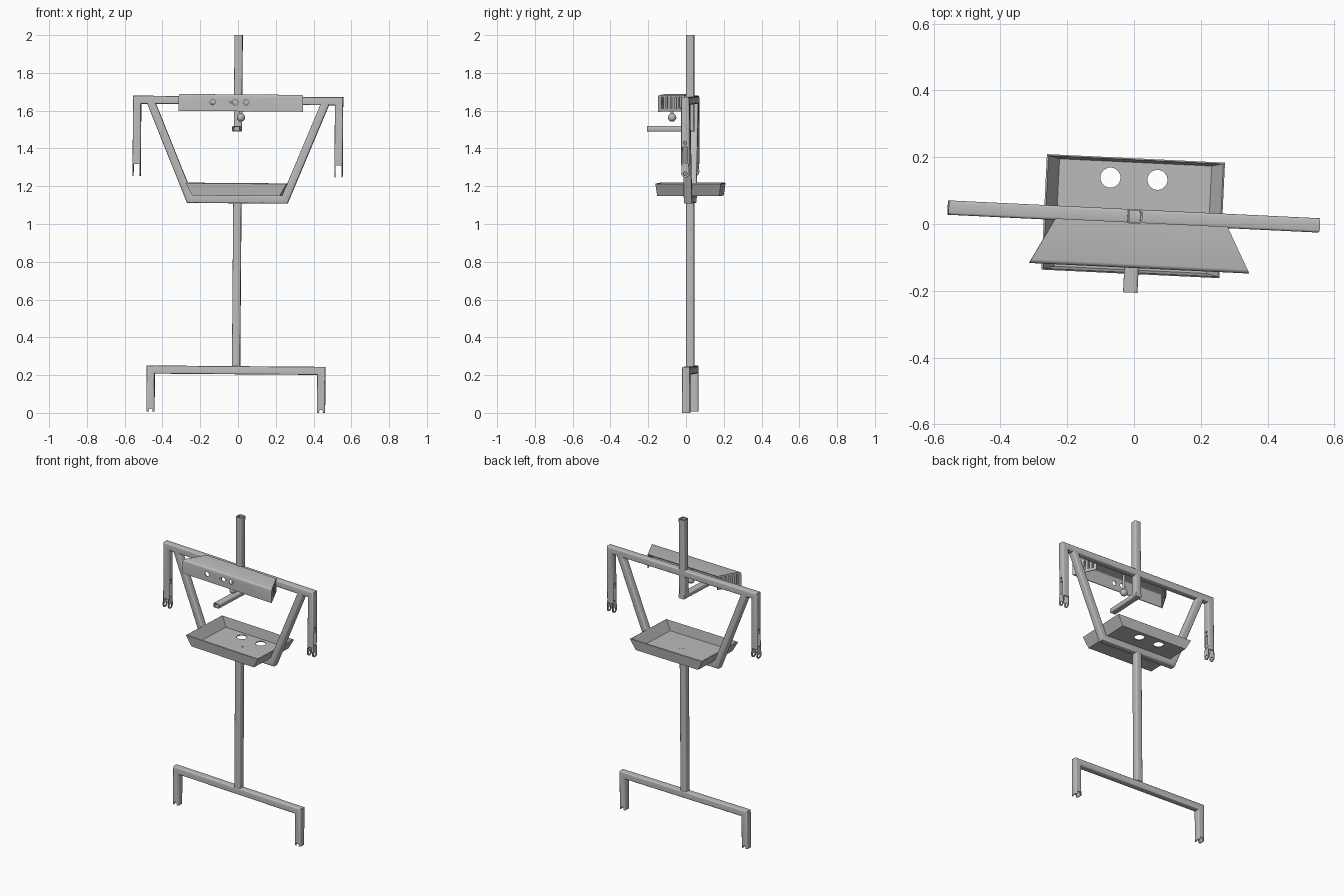
import bpy, bmesh, math
from mathutils import Vector, Matrix

if "Cube" in bpy.data.objects:
    bpy.data.objects.remove(bpy.data.objects["Cube"], do_unlink=True)

steel = bpy.data.materials.new("plain_grey_steel")
steel.use_nodes = True
GREY = (0.5, 0.5, 0.5, 1)
steel.diffuse_color = GREY
steel.node_tree.nodes["Principled BSDF"].inputs["Base Color"].default_value = GREY

T = 0.043       # tube size
WALL = 0.005    # sheet and tube wall
parts = []


def make(name, bm, helper=False):
    bmesh.ops.recalc_face_normals(bm, faces=bm.faces)
    mesh = bpy.data.meshes.new(name)
    bm.to_mesh(mesh)
    bm.free()
    mesh.materials.append(steel)
    ob = bpy.data.objects.new(name, mesh)
    bpy.context.collection.objects.link(ob)
    if helper:
        ob.hide_render = True
    else:
        parts.append(ob)
    return ob


def bake(ob):
    """Turn the object's modifiers into plain geometry."""
    deps = bpy.context.evaluated_depsgraph_get()
    mesh = bpy.data.meshes.new_from_object(ob.evaluated_get(deps))
    ob.modifiers.clear()
    ob.data = mesh


def cut(ob, cutter):
    mod = ob.modifiers.new("cut", "BOOLEAN")
    mod.operation = "DIFFERENCE"
    mod.solver = "EXACT"
    mod.object = cutter
    bake(ob)
    bpy.data.objects.remove(cutter, do_unlink=True)


def box_cutter(centre, size, turn=0):
    bm = bmesh.new()
    m = Matrix.Translation(centre) @ Matrix.Rotation(turn, 4, "Z") @ Matrix.Diagonal((*size, 1))
    bmesh.ops.create_cube(bm, size=1, matrix=m)
    return make("cutter", bm, True)


def round_cutter(centre, radius, axis, length=0.1):
    bm = bmesh.new()
    m = Matrix.Translation(centre) @ Vector(axis).to_track_quat("Z", "Y").to_matrix().to_4x4()
    bmesh.ops.create_cone(bm, cap_ends=True, segments=32, radius1=radius, radius2=radius,
                          depth=length, matrix=m)
    return make("cutter", bm, True)


def section(w, h, r):
    """Rounded rectangle outline."""
    pts = []
    for k, (sx, sy) in enumerate([(1, 1), (-1, 1), (-1, -1), (1, -1)]):
        for i in range(4):
            a = math.pi / 2 * (k + i / 3)
            pts.append((sx * (w / 2 - r) + r * math.cos(a), sy * (h / 2 - r) + r * math.sin(a)))
    return pts


def tube(name, path, across, w=T, h=T):
    """Hollow mitred tube along a flat path; across is the normal of its plane."""
    path = [Vector(p) for p in path]
    u = Vector(across)
    bm = bmesh.new()
    shells = []
    for profile in (section(w, h, 0.008), section(w - 2 * WALL, h - 2 * WALL, 0.004)):
        rings = []
        for i, p in enumerate(path):
            d1 = (p - path[max(i - 1, 0)]).normalized()
            d2 = (path[min(i + 1, len(path) - 1)] - p).normalized()
            mean = (d1 + d2).normalized()
            v = mean.cross(u) / mean.dot(d2 if d2.length else d1)
            rings.append([bm.verts.new(p + u * a + v * b) for a, b in profile])
        shells.append(rings)
    n = len(shells[0][0])
    strips = [pair for rings in shells for pair in zip(rings, rings[1:])]
    strips += [(shells[0][e], shells[1][e]) for e in (0, -1)]
    for a, b in strips:
        for j in range(n):
            k = (j + 1) % n
            bm.faces.new((a[j], a[k], b[k], b[j]))
    return make(name, bm)


def sheet(name, bottom, top, keep, bevel=False):
    """Folded sheet-metal shell between two outlines; keep lists the faces that exist."""
    bm = bmesh.new()
    lo = [bm.verts.new(p) for p in bottom]
    hi = [bm.verts.new(p) for p in top]
    for f in keep:
        if f == "floor":
            bm.faces.new(lo)
        elif f == "lid":
            bm.faces.new(hi)
        else:
            k = (f + 1) % 4
            bm.faces.new((lo[f], lo[k], hi[k], hi[f]))
    if bevel:
        edge = bm.edges.get((hi[0], hi[1]))
        bmesh.ops.bevel(bm, geom=[edge], offset=0.012, segments=4, profile=0.5, affect="EDGES")
    ob = make(name, bm)
    mod = ob.modifiers.new("thickness", "SOLIDIFY")
    mod.thickness = WALL
    mod.offset = -1
    mod.use_even_offset = True
    bake(ob)
    return ob


Y, X, Z = (0, 1, 0), (1, 0, 0), (0, 0, 1)
SIDES = (("right", -1), ("left", 1))

# Base frame with notched feet
LEG = 0.452
base = tube("base_frame", [(-LEG, 0, 0), (-LEG, 0, 0.222), (LEG, 0, 0.222), (LEG, 0, 0)], Y)
for _, s in SIDES:
    cut(base, round_cutter((s * LEG, 0, 0.006), 0.011, Y))

# Main post, lower frame and shoulder frame
tube("main_post", [(0, 0, 0.243), (0, 0, 1.107)], Y)
tube("lower_frame", [(-0.463, 0, 1.64), (-0.252, 0, 1.127), (0.252, 0, 1.127), (0.463, 0, 1.64)], Y)
ARM = 0.535
shoulder = tube("shoulder_frame",
                [(-ARM, 0, 1.31), (-ARM, 0, 1.65), (ARM, 0, 1.65), (ARM, 0, 1.31)], Y)
for _, s in SIDES:
    cut(shoulder, box_cutter((s * ARM, 0, 1.366), (0.1, 0.026, 0.085)))
    cut(shoulder, round_cutter((s * ARM, 0, 1.43), 0.008, X))

# Rounded lugs at the arm ends
for side, s in SIDES:
    for where, o in (("inner", -1), ("outer", 1)):
        x = s * (ARM + o * (T - WALL) / 2)
        arc = [math.pi + math.pi * i / 16 for i in range(17)]
        outline = [(T / 2 * math.cos(a), 1.268 + T / 2 * math.sin(a)) for a in arc]
        outline += [(T / 2 - 0.004, 1.318), (0.004 - T / 2, 1.318)]
        bm = bmesh.new()
        face = bm.faces.new([bm.verts.new((x - WALL / 2, y, z)) for y, z in outline])
        out = bmesh.ops.extrude_face_region(bm, geom=[face])
        moved = [v for v in out["geom"] if isinstance(v, bmesh.types.BMVert)]
        bmesh.ops.translate(bm, verts=moved, vec=(WALL, 0, 0))
        lug = make(f"{side}_{where}_lug", bm)
        cut(lug, round_cutter((x, 0, 1.266), 0.01, X))

# Upper post and forward bracket
tube("upper_post", [(0, 0, 1.49), (0, 0, 1.996)], Y)
tube("forward_bracket", [(0, T / 2, 1.5), (0, -0.228, 1.5)], X, T, 0.03)


def outline(cx, front, back, y0, y1, z):
    return [(cx - front, y0, z), (cx + front, y0, z), (cx + back, y1, z), (cx - back, y1, z)]


# Tray with flared sides and round holes
tray = sheet("tray", outline(0, 0.228, 0.228, -0.16, 0.162, 1.15),
             outline(0, 0.262, 0.262, -0.168, 0.17, 1.213), ["floor", 0, 1, 2, 3])
for x, y, r in ((-0.073, 0.113, 0.03), (0.068, 0.113, 0.03), (0.02, 0, 0.014)):
    cut(tray, round_cutter((x, y, 1.15), r, Z, 0.04))

# Control panel hood, open below and behind
CX, F, B, Y0, Y1 = 0.022, 0.33, 0.258, -0.154, -0.017
hood = sheet("control_hood", outline(CX, F, B, Y0, Y1, 1.593),
             outline(CX, F, B, Y0, Y1, 1.682), ["lid", 0, 1, 3], True)
for x, r in ((-0.128, 0.014), (-0.008, 0.014), (0.05, 0.014), (-0.032, 0.004)):
    cut(hood, round_cutter((x, Y0, 1.64), r, Y, 0.05))
for _, s in SIDES:
    for i in range(5):
        t = (i + 1) / 6
        x, y = CX + s * (F + (B - F) * t), Y0 + (Y1 - Y0) * t
        cut(hood, box_cutter((x, y, 1.64), (0.04, 0.01, 0.06), s * math.atan2(F - B, Y1 - Y0)))

# Hanging ball and its stem
bm = bmesh.new()
bmesh.ops.create_uvsphere(bm, u_segments=24, v_segments=16, radius=0.022,
                          matrix=Matrix.Translation((0.02, -0.095, 1.56)))
make("hanging_ball", bm)
bm = bmesh.new()
bmesh.ops.create_cone(bm, cap_ends=True, segments=16, radius1=0.008, radius2=0.008, depth=0.105,
                      matrix=Matrix.Translation((0.02, -0.095, 1.627)))
make("ball_stem", bm)

# Whole stand leans and turns slightly; smooth the rounded edges
pose = (Matrix.Translation((-0.012, 0.023, 0.004)) @ Matrix.Rotation(math.radians(-2.75), 4, "Z")
        @ Matrix.Rotation(math.radians(0.45), 4, "Y"))
bpy.ops.object.select_all(action="DESELECT")
for ob in parts:
    ob.data.transform(pose)
    ob.select_set(True)
bpy.context.view_layer.objects.active = parts[0]
bpy.ops.object.shade_smooth_by_angle(angle=math.radians(35))
